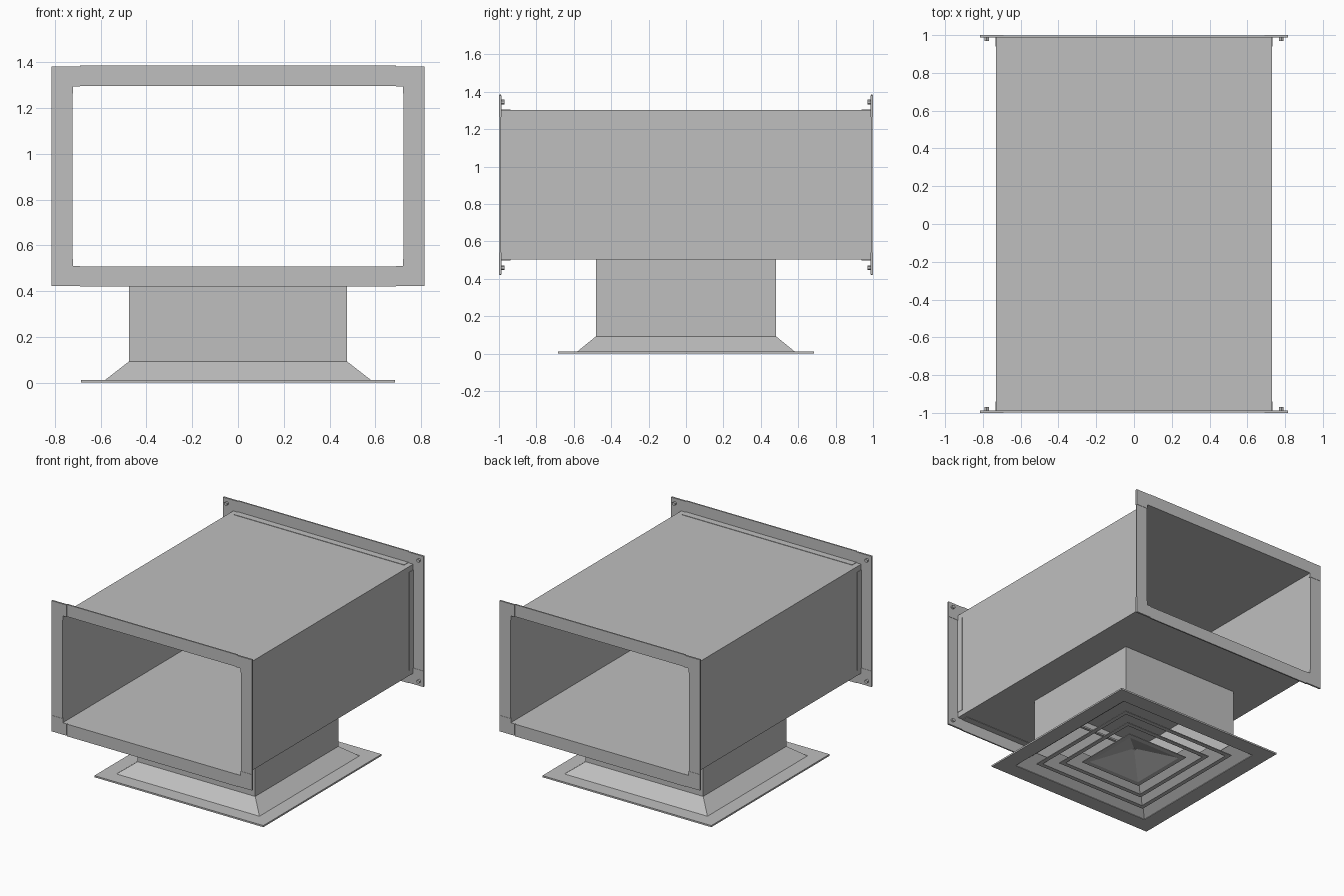
import bpy, bmesh
from mathutils import Vector, Matrix

cube = bpy.data.objects.get("Cube")
if cube:
    bpy.data.objects.remove(cube, do_unlink=True)

steel = bpy.data.materials.new("galvanised grey")
steel.use_nodes = True
GREY = (0.52, 0.52, 0.52, 1)
steel.diffuse_color = GREY
steel.node_tree.nodes["Principled BSDF"].inputs["Base Color"].default_value = GREY

MID = 0.902  # height of the duct axis


def finish(name, bm):
    bmesh.ops.recalc_face_normals(bm, faces=bm.faces)
    mesh = bpy.data.meshes.new(name)
    bm.to_mesh(mesh)
    bm.free()
    mesh.materials.append(steel)
    obj = bpy.data.objects.new(name, mesh)
    bpy.context.collection.objects.link(obj)
    return obj


def loft(name, profile, along_y=False):
    """Sweep a closed (half width, half depth, height) profile round a rectangle."""
    bm = bmesh.new()
    rings = []
    for u, v, w in profile:
        corners = [(-u, -v), (u, -v), (u, v), (-u, v)]
        rings.append([bm.verts.new((a, w, b + MID) if along_y else (a, b, w))
                      for a, b in corners])
    for i, ring in enumerate(rings):
        nxt = rings[(i + 1) % len(rings)]
        for k in range(4):
            m = (k + 1) % 4
            bm.faces.new((ring[k], ring[m], nxt[m], nxt[k]))
    return finish(name, bm)


def frame(name, outer, inner, low, high, along_y=False):
    return loft(name, [(*outer, low), (*outer, high), (*inner, high), (*inner, low)], along_y)


def box(name, centre, size):
    bm = bmesh.new()
    bmesh.ops.create_cube(bm, size=1, matrix=Matrix.Translation(centre) @ Matrix.Diagonal((*size, 1)))
    return finish(name, bm)


def prism(name, points, y, thickness):
    """Extrude an x-z outline along y."""
    bm = bmesh.new()
    face = bm.faces.new([bm.verts.new((x, y, z)) for x, z in points])
    new = bmesh.ops.extrude_face_region(bm, geom=[face])["geom"]
    bmesh.ops.translate(bm, vec=(0, thickness, 0),
                        verts=[v for v in new if isinstance(v, bmesh.types.BMVert)])
    return finish(name, bm)


def bolt(name, centre, radius, depth):
    bm = bmesh.new()
    turn = Matrix.Rotation(1.5708, 4, 'X')
    bmesh.ops.create_cone(bm, cap_ends=True, segments=6, radius1=radius, radius2=radius,
                          depth=depth, matrix=Matrix.Translation(centre) @ turn)
    return finish(name, bm)


# Main duct, open at both ends
frame("duct", (0.73, 0.4), (0.725, 0.395), -0.995, 0.995, True)

# End flanges with turned lips, corner plates and bolts
for end, s in (("front", -1), ("back", 1)):
    frame(end + "_flange", (0.814, 0.479), (0.724, 0.394), s * 0.989, s * 0.998, True)
    for side, t in (("lower", -1), ("upper", 1)):
        box(f"{end}_{side}_rail", (0, s * 0.993, MID + t * 0.443), (1.38, 0.01, 0.08))
        box(f"{end}_{side}_lip", (0, s * 0.967, MID + t * 0.401), (1.38, 0.056, 0.004))
    for side, t in (("left", 1), ("right", -1)):
        box(f"{end}_{side}_lip", (t * 0.731, s * 0.967, MID), (0.004, 0.056, 0.72))
        for level, q in (("lower", -1), ("upper", 1)):
            ell = [(0.814, 0.479), (0.69, 0.479), (0.69, 0.392), (0.72, 0.392),
                   (0.72, 0.362), (0.814, 0.362)]
            prism(f"{end}_{side}_{level}_corner", [(t * x, MID + q * z) for x, z in ell],
                  s * 1.0, -s * 0.013)
            bolt(f"{end}_{side}_{level}_bolt",
                 Vector((t * 0.78, s * 0.98, MID + q * 0.443)), 0.013, 0.02)

# Neck below the duct
frame("neck", (0.477, 0.482), (0.472, 0.477), 0.088, 0.504)

# Diffuser surround: flat rim and sloped skirt
loft("diffuser_surround", [
    (0.685, 0.685, 0), (0.685, 0.685, 0.012), (0.58, 0.58, 0.012),
    (0.477, 0.482, 0.092), (0.465, 0.47, 0.092), (0.57, 0.57, 0.004), (0.57, 0.57, 0)])

# Concentric louvre blades with small flat lips
for i, r in enumerate((0.47, 0.36)):
    loft(f"louvre_{i + 1}", [
        (r, r, 0.004), (r, r, 0.01), (r - 0.025, r - 0.025, 0.012),
        (r - 0.1, r - 0.1, 0.086), (r - 0.106, r - 0.106, 0.084),
        (r - 0.031, r - 0.031, 0.004)])

# Hollow centre pyramid
loft("centre_pyramid", [
    (0.25, 0.25, 0.004), (0.25, 0.25, 0.01), (0.22, 0.22, 0.012),
    (0.004, 0.004, 0.1), (0.002, 0.002, 0.094), (0.214, 0.214, 0.004)])

# Slim bar tying the blades together above
box("blade_support", (0, 0, 0.094), (0.94, 0.02, 0.012))
